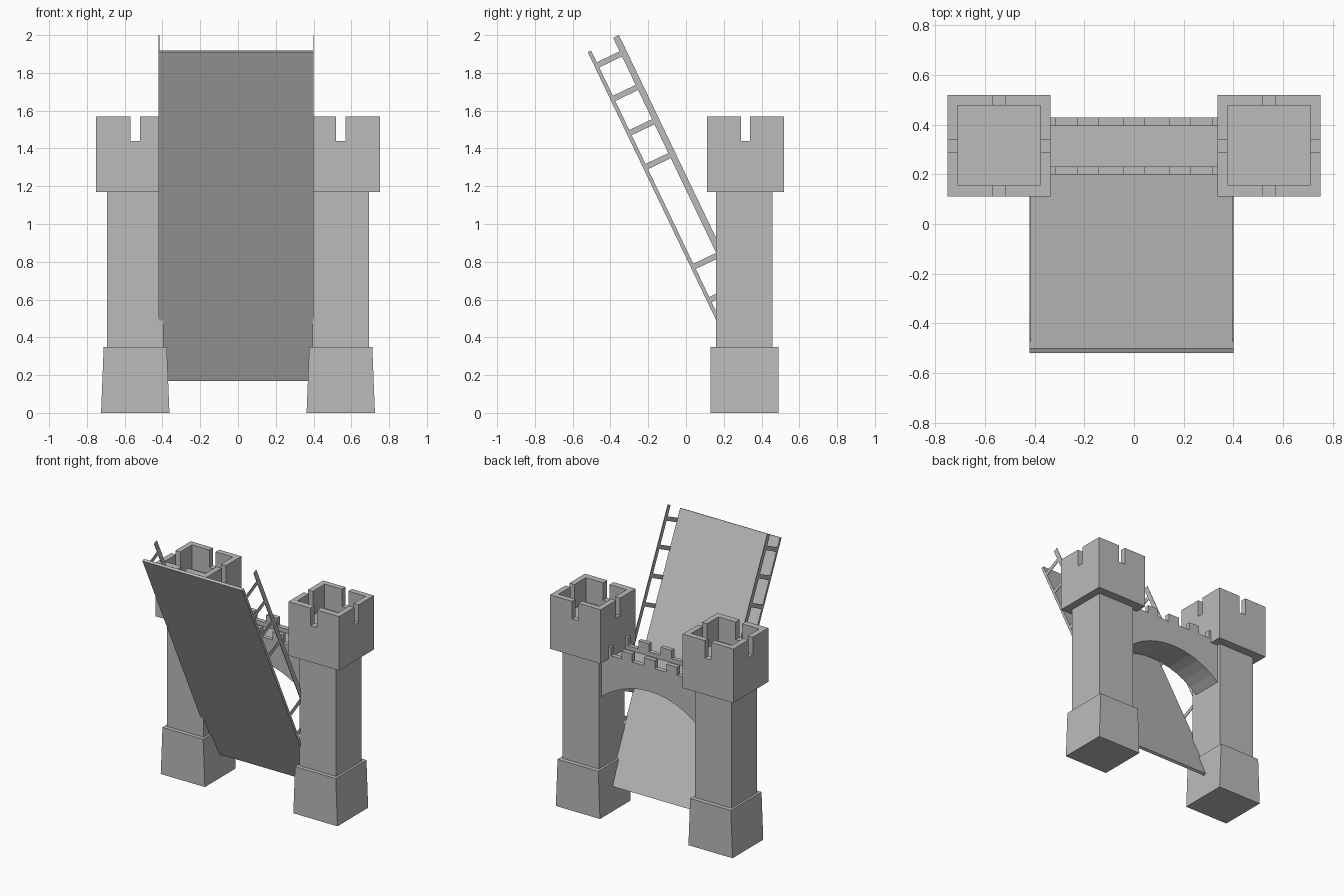
import bpy, bmesh, math

old = bpy.data.objects.get("Cube")
if old:
    bpy.data.objects.remove(old, do_unlink=True)

stone = bpy.data.materials.new("stone_grey")
stone.use_nodes = True
GREY = (0.5, 0.5, 0.5, 1)
stone.diffuse_color = GREY
stone.node_tree.nodes["Principled BSDF"].inputs["Base Color"].default_value = GREY


def make(name, bm):
    bmesh.ops.recalc_face_normals(bm, faces=bm.faces)
    mesh = bpy.data.meshes.new(name)
    bm.to_mesh(mesh)
    bm.free()
    mesh.materials.append(stone)
    obj = bpy.data.objects.new(name, mesh)
    bpy.context.collection.objects.link(obj)
    return obj


def box(name, x, y, z, taper=0.0):
    """Box between bounds; taper pulls the top in along x."""
    bm = bmesh.new()
    bmesh.ops.create_cube(bm, size=1)
    for v in bm.verts:
        top = v.co.z > 0
        side = 1 if v.co.x > 0 else -1
        v.co.x = (x[1] if side > 0 else x[0]) - (side * taper if top else 0)
        v.co.y = y[1] if v.co.y > 0 else y[0]
        v.co.z = z[1] if top else z[0]
    return make(name, bm)


def extrude_profile(name, points, y0, y1):
    """Extrude an x-z outline along y."""
    bm = bmesh.new()
    face = bm.faces.new([bm.verts.new((x, y0, z)) for x, z in points])
    out = bmesh.ops.extrude_face_region(bm, geom=[face])
    for v in out["geom"]:
        if isinstance(v, bmesh.types.BMVert):
            v.co.y = y1
    return make(name, bm)


def cut(target, cutter):
    mod = target.modifiers.new("cut", 'BOOLEAN')
    mod.operation = 'DIFFERENCE'
    mod.solver = 'EXACT'
    mod.object = cutter
    cutter.hide_render = True
    cutter.hide_viewport = True
    cutter.display_type = 'WIRE'


# Two towers: tapered foot, shaft and hollow notched head
CX, CY = 0.544, 0.315
for side, s in (("left", 1), ("right", -1)):
    def span(half):
        return (s * CX - half, s * CX + half)
    box(side + "_tower_foot", span(0.181), (0.13, 0.49), (0, 0.35), 0.014)
    box(side + "_tower_shaft", span(0.15), (0.16, 0.457), (0.35, 1.17))
    head = box(side + "_tower_head", span(0.208), (0.11, 0.52), (1.17, 1.57))
    cut(head, box(side + "_hollow_cutter", span(0.167), (0.158, 0.478), (1.39, 1.7)))
    cut(head, box(side + "_slot_cutter_y", span(0.026), (0, 0.65), (1.44, 1.71)))
    cut(head, box(side + "_slot_cutter_x", span(0.3), (CY - 0.024, CY + 0.024), (1.44, 1.72)))

# Arched gate wall between the towers
HALF, SPRING, RISE = 0.4, 0.87, 0.15
radius = (HALF ** 2 + RISE ** 2) / (2 * RISE)
sweep = math.asin(HALF / radius)
arch = []
for i in range(13):
    a = sweep * (i / 6 - 1)
    arch.append((radius * math.sin(a), SPRING + RISE - radius * (1 - math.cos(a))))
extrude_profile("gate_arch", arch + [(HALF, 1.17), (-HALF, 1.17)], 0.2, 0.43)

# Crenellated parapets on both edges of the walkway
edges = [-0.315, -0.228, -0.142, -0.045, 0.045, 0.142, 0.228, 0.315]
outline = [(-0.36, 1.15), (-0.36, 1.26)]
high, low = 1.26, 1.2
for x in edges:
    outline += [(x, high), (x, low)]
    high, low = low, high
outline += [(0.36, 1.26), (0.36, 1.15)]
extrude_profile("front_parapet", outline, 0.2, 0.232)
extrude_profile("back_parapet", outline, 0.395, 0.43)

# Raised drawbridge, built upright and then leaned forward
parts = [box("drawbridge_deck", (-0.42, 0.4), (0.356, 0.376), (0.018, 1.947))]
for side, x in (("right", -0.418), ("left", 0.398)):
    flat = (x - 0.002, x + 0.002)
    parts.append(box(side + "_handrail", flat, (0.51, 0.544), (0.06, 1.957)))
    for i, h in enumerate((0.29, 0.485, 0.68, 1.266, 1.465, 1.666, 1.863)):
        parts.append(box(f"{side}_rail_post_{i + 1}", flat, (0.37, 0.515), (h - 0.015, h + 0.015)))
for part in parts:
    part.rotation_euler.x = math.radians(25.6)
